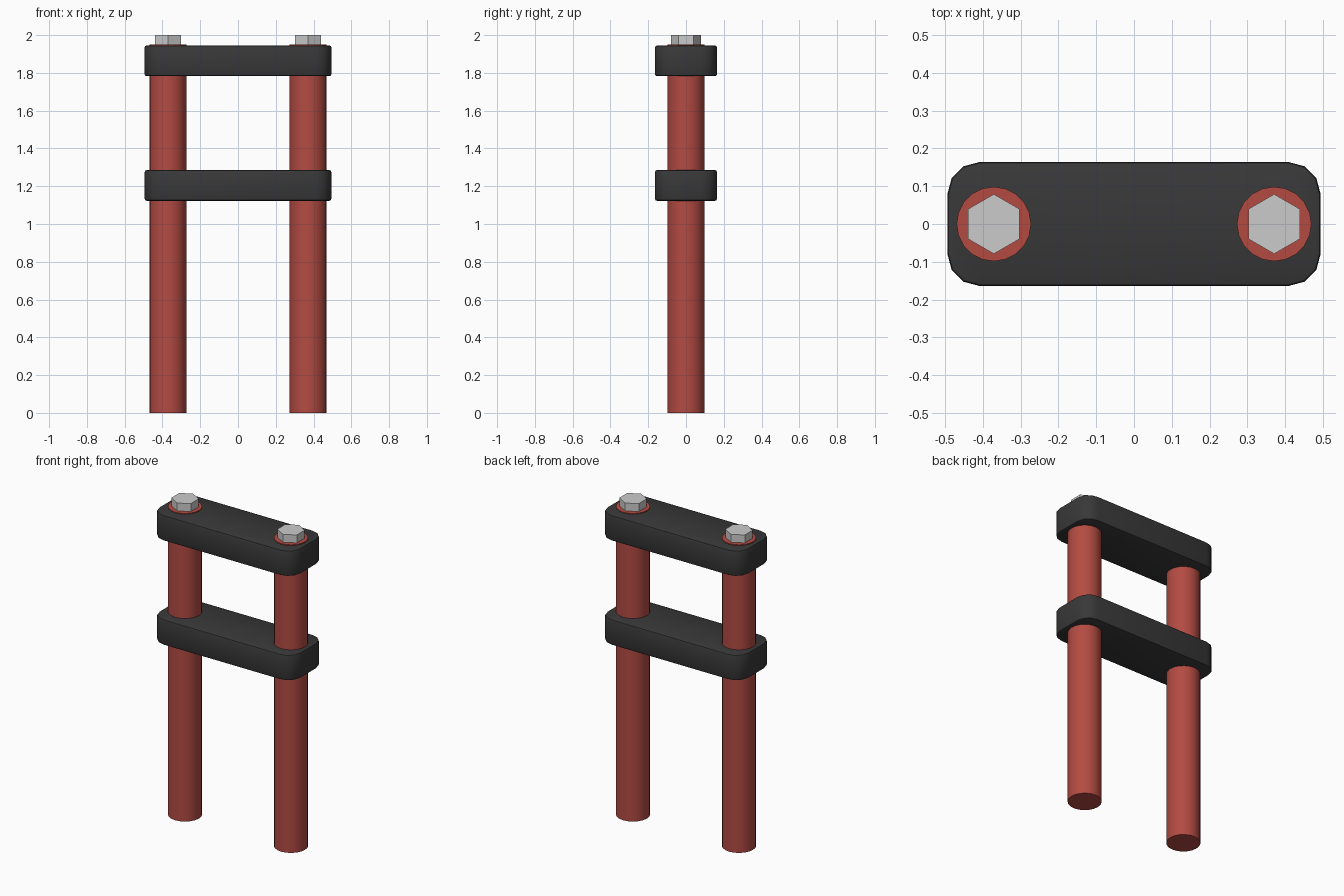
import bpy, bmesh, math

if "Cube" in bpy.data.objects:
    bpy.data.objects.remove(bpy.data.objects["Cube"])


def material(name, rgb):
    m = bpy.data.materials.new(name)
    m.diffuse_color = (*rgb, 1)
    m.use_nodes = True
    m.node_tree.nodes["Principled BSDF"].inputs["Base Color"].default_value = m.diffuse_color
    return m


RED = material("red_anodised", (0.45, 0.07, 0.055))
BLACK = material("dark_metal", (0.04, 0.04, 0.042))
LEG_X = 0.371


def finish(name, bm, mat=None, smooth=None):
    bmesh.ops.recalc_face_normals(bm, faces=bm.faces)
    me = bpy.data.meshes.new(name)
    bm.to_mesh(me)
    bm.free()
    ob = bpy.data.objects.new(name, me)
    bpy.context.collection.objects.link(ob)
    if mat:
        me.materials.append(mat)
    if smooth:
        bpy.ops.object.select_all(action='DESELECT')
        ob.select_set(True)
        bpy.context.view_layer.objects.active = ob
        bpy.ops.object.shade_smooth_by_angle(angle=math.radians(smooth))
    return ob


def prism(name, x, radius, sides, z0, z1, turn=0, mat=None, smooth=None):
    bm = bmesh.new()
    ring = [bm.verts.new((x + radius * math.cos(turn + math.tau * i / sides),
                          radius * math.sin(turn + math.tau * i / sides), z0))
            for i in range(sides)]
    base = bm.faces.new(ring)
    top = bmesh.ops.extrude_face_region(bm, geom=[base], use_keep_orig=True)
    bmesh.ops.translate(bm, vec=(0, 0, z1 - z0),
                        verts=[v for v in top["geom"] if isinstance(v, bmesh.types.BMVert)])
    return finish(name, bm, mat, smooth)


def clamp(name, z0, z1):
    bm = bmesh.new()
    bmesh.ops.create_cube(bm, size=1)
    for v in bm.verts:
        v.co = (v.co.x * 0.988, v.co.y * 0.328, (z0 + z1) / 2 + v.co.z * (z1 - z0))
    # Rounded vertical corners
    upright = [e for e in bm.edges if abs(e.verts[0].co.z - e.verts[1].co.z) > 0.01]
    bmesh.ops.bevel(bm, geom=upright, offset=0.085, segments=3, profile=0.5, affect='EDGES')
    # Small bevel around the top and bottom rims
    rims = [e for e in bm.edges if abs(e.verts[0].co.z - e.verts[1].co.z) < 1e-4]
    bmesh.ops.bevel(bm, geom=rims, offset=0.01, segments=2, profile=0.5, affect='EDGES')
    return finish(name, bm, BLACK, 35)


# Fork tubes with hexagonal cap bolts
for side, x in (("left", -LEG_X), ("right", LEG_X)):
    prism(f"{side}_fork_tube", x, 0.0985, 20, 0, 1.95, mat=RED, smooth=30)
    prism(f"{side}_cap_bolt", x, 0.079, 6, 1.93, 2.0, turn=math.pi / 6)

# Upper and lower clamps
clamp("upper_clamp", 1.783, 1.945)
clamp("lower_clamp", 1.123, 1.285)
